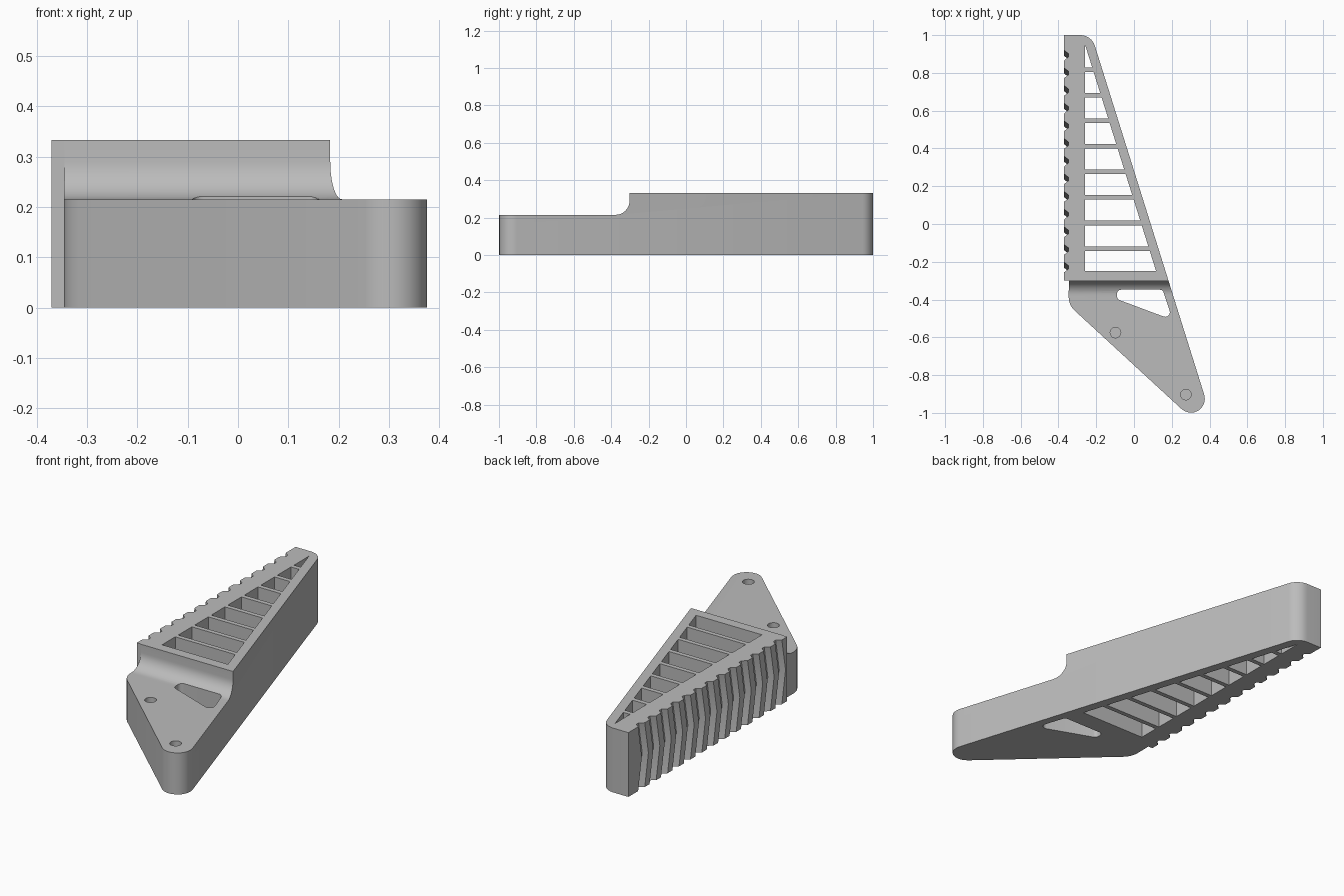
import bpy, bmesh, math
from mathutils import Vector

if "Cube" in bpy.data.objects:
    bpy.data.objects.remove(bpy.data.objects["Cube"])

H, STEP = 0.333, 0.215          # full height, low deck height
SLOPE = 0.3137                  # lean of the long right edge


def right_edge(y, inset=0.0):
    return -0.225 + SLOPE * (1 - y) - inset


def rounded(points, segs=8):
    """Polygon (x, y, radius) with filleted corners."""
    out = []
    for i, (x, y, r) in enumerate(points):
        p = Vector((x, y))
        if not r:
            out.append(p)
            continue
        a = (Vector(points[i - 1][:2]) - p).normalized()
        b = (Vector(points[(i + 1) % len(points)][:2]) - p).normalized()
        half = a.angle(b) / 2
        c = p + (a + b).normalized() * r / math.sin(half)
        s = p + a * r / math.tan(half) - c
        e = p + b * r / math.tan(half) - c
        turn = s.angle_signed(e)
        for k in range(segs + 1):
            t = -turn * k / segs
            out.append(c + Vector((s.x * math.cos(t) - s.y * math.sin(t),
                                   s.x * math.sin(t) + s.y * math.cos(t))))
    return out


def loft(name, rings):
    """Stack matching rings of 3D points into a closed solid."""
    bm = bmesh.new()
    vs = [[bm.verts.new(p) for p in ring] for ring in rings]
    n = len(vs[0])
    for lo, hi in zip(vs, vs[1:]):
        for i in range(n):
            j = (i + 1) % n
            bm.faces.new((lo[i], lo[j], hi[j], hi[i]))
    bm.faces.new(vs[0][::-1])
    bm.faces.new(vs[-1])
    bmesh.ops.recalc_face_normals(bm, faces=bm.faces)
    me = bpy.data.meshes.new(name)
    bm.to_mesh(me)
    bm.free()
    ob = bpy.data.objects.new(name, me)
    bpy.context.collection.objects.link(ob)
    return ob


def prism(name, pts, z0, z1):
    return loft(name, [[(p[0], p[1], z) for p in pts] for z in (z0, z1)])


# Outline of the wedge, counter-clockwise, ending with the toothed left edge
outline = rounded([(-0.345, -0.43, 0.1), (0.454, -1.1657, 0.0735),
                   (-0.225, 1.0, 0.08), (-0.37, 1.0, 0)])
teeth = []
pitch, count = 0.0935, 13
for k in range(count):
    y = 0.92 - k * pitch
    teeth += [Vector((-0.37, y)), Vector((-0.347, y - 0.018)),
              Vector((-0.347, y - 0.036)), Vector((-0.37, y - 0.054))]
tail = [Vector((-0.37, -0.3)), Vector((-0.345, -0.3))]

# Body: teeth bend into a chevron at half height
rings = []
for z, shift in ((0, 0), (H / 2, -0.03), (H, 0)):
    rings.append([(p.x, p.y, z) for p in outline]
                 + [(p.x, max(p.y + shift, -0.298 + 0.0001 * i), z)
                    if p.y + shift < -0.29 else (p.x, p.y + shift, z)
                    for i, p in enumerate(reversed(teeth[::-1]))]
                 + [(p.x, p.y, z) for p in tail])
body = loft("doorstop_body", rings)

cutters = []

# Step with a concave fillet between high and low deck
r = 0.075
profile = [(-1.2, STEP), (-0.302 - r, STEP)]
profile += [(-0.302 - r + r * math.sin(t), STEP + r - r * math.cos(t))
            for t in (math.pi / 2 * k / 10 for k in range(1, 11))]
profile += [(-0.302, 0.5), (-1.2, 0.5)]
cutters.append(loft("step_cutter", [[(x, y, z) for y, z in profile] for x in (-0.6, 0.6)]))

# Ladder pockets between the ribs
left, inset, rib = -0.26, 0.05, 0.012
apex = 1 - (left + 0.225 + inset) / SLOPE
ribs = [-0.13 + 0.1353 * k for k in range(8)]
for lo, hi in zip([-0.25 - rib] + ribs, ribs + [None]):
    y0 = lo + rib
    if hi is None:
        pts = [(left, y0), (right_edge(y0, inset), y0), (left, apex)]
    else:
        y1 = hi - rib
        pts = [(left, y0), (right_edge(y0, inset), y0),
               (right_edge(y1, inset), y1), (left, y1)]
    cutters.append(prism("pocket_cutter", pts, -0.1, 0.5))

# Rounded triangular window through the low deck
window = rounded([(-0.09, -0.398, 0.022), (0.205, -0.508, 0.025),
                  (0.152, -0.348, 0.02), (-0.09, -0.348, 0.022)], 6)
cutters.append(prism("window_cutter", window, -0.1, 0.5))

# Blind screw holes
for cx, cy in ((-0.098, -0.575), (0.275, -0.903)):
    ring = [(cx + 0.028 * math.cos(a), cy + 0.028 * math.sin(a))
            for a in (math.tau * k / 32 for k in range(32))]
    cutters.append(prism("hole_cutter", ring, 0.11, 0.5))

bpy.context.view_layer.objects.active = body
body.select_set(True)
for c in cutters:
    m = body.modifiers.new("cut", "BOOLEAN")
    m.operation, m.solver, m.object = "DIFFERENCE", "EXACT", c
    bpy.ops.object.modifier_apply(modifier=m.name)
for c in cutters:
    bpy.data.objects.remove(c)

grey = bpy.data.materials.new("grey")
grey.diffuse_color = (0.5, 0.5, 0.5, 1)
grey.use_nodes = True
grey.node_tree.nodes["Principled BSDF"].inputs["Base Color"].default_value = grey.diffuse_color
body.data.materials.clear()
body.data.materials.append(grey)
bpy.ops.object.shade_smooth_by_angle(angle=math.radians(30))
